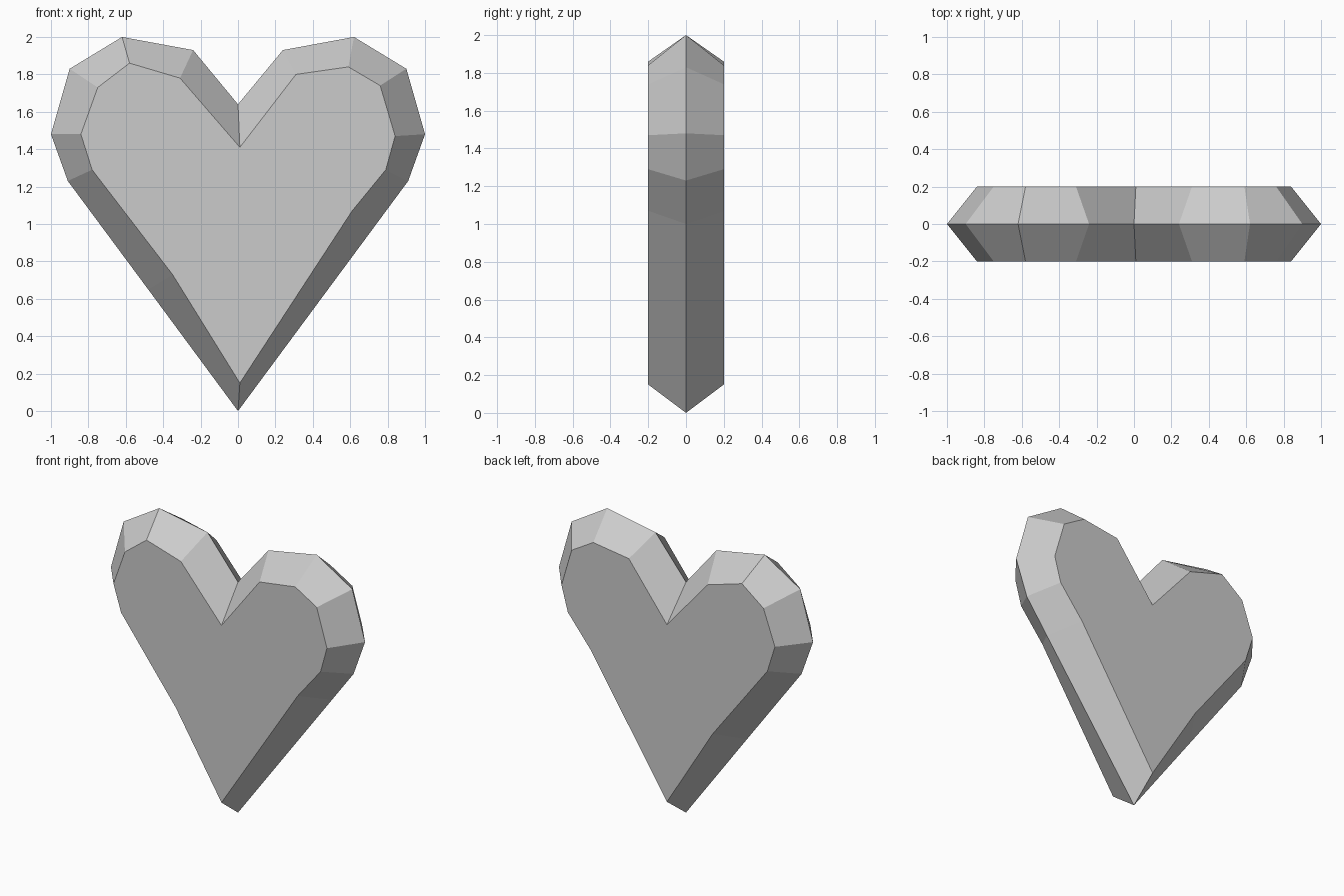
import bpy
import bmesh

cube = bpy.data.objects.get("Cube")
if cube:
    bpy.data.objects.remove(cube, do_unlink=True)

HALF_DEPTH = 0.2

# Widest outline, lying on the middle plane (x, z)
RIM = [(0, 0), (0.74, 1.0), (0.91, 1.23), (1, 1.48), (0.90, 1.83),
       (0.62, 2), (0.24, 1.93), (0, 1.64), (-0.24, 1.93), (-0.62, 2),
       (-0.90, 1.83), (-1, 1.48), (-0.91, 1.23), (-0.48, 0.65)]

# Smaller outline of the flat front and back, slightly irregular
FLAT = [(0.01, 0.15), (0.61, 1.07), (0.79, 1.29), (0.84, 1.47), (0.76, 1.74),
        (0.59, 1.84), (0.31, 1.80), (0.01, 1.41), (-0.31, 1.78), (-0.58, 1.86),
        (-0.75, 1.73), (-0.84, 1.48), (-0.78, 1.29), (-0.35, 0.73)]


def flat_material(name, colour):
    mat = bpy.data.materials.new(name)
    mat.use_nodes = True
    mat.diffuse_color = colour
    mat.node_tree.nodes["Principled BSDF"].inputs["Base Color"].default_value = colour
    return mat


def ring(bm, outline, y):
    return [bm.verts.new((x, y, z)) for x, z in outline]


# Heart: shared rim, with a bevelled band and a flat face on each side
bm = bmesh.new()
rim = ring(bm, RIM, 0)
for side in (-1, 1):
    flat = ring(bm, FLAT, side * HALF_DEPTH)
    bm.faces.new(flat)
    for i in range(len(rim)):
        j = (i + 1) % len(rim)
        bm.faces.new((rim[i], rim[j], flat[j], flat[i]))
bmesh.ops.recalc_face_normals(bm, faces=bm.faces)

mesh = bpy.data.meshes.new("heart")
bm.to_mesh(mesh)
bm.free()
mesh.materials.append(flat_material("light grey", (0.6, 0.6, 0.6, 1)))
heart = bpy.data.objects.new("heart", mesh)
bpy.context.collection.objects.link(heart)
